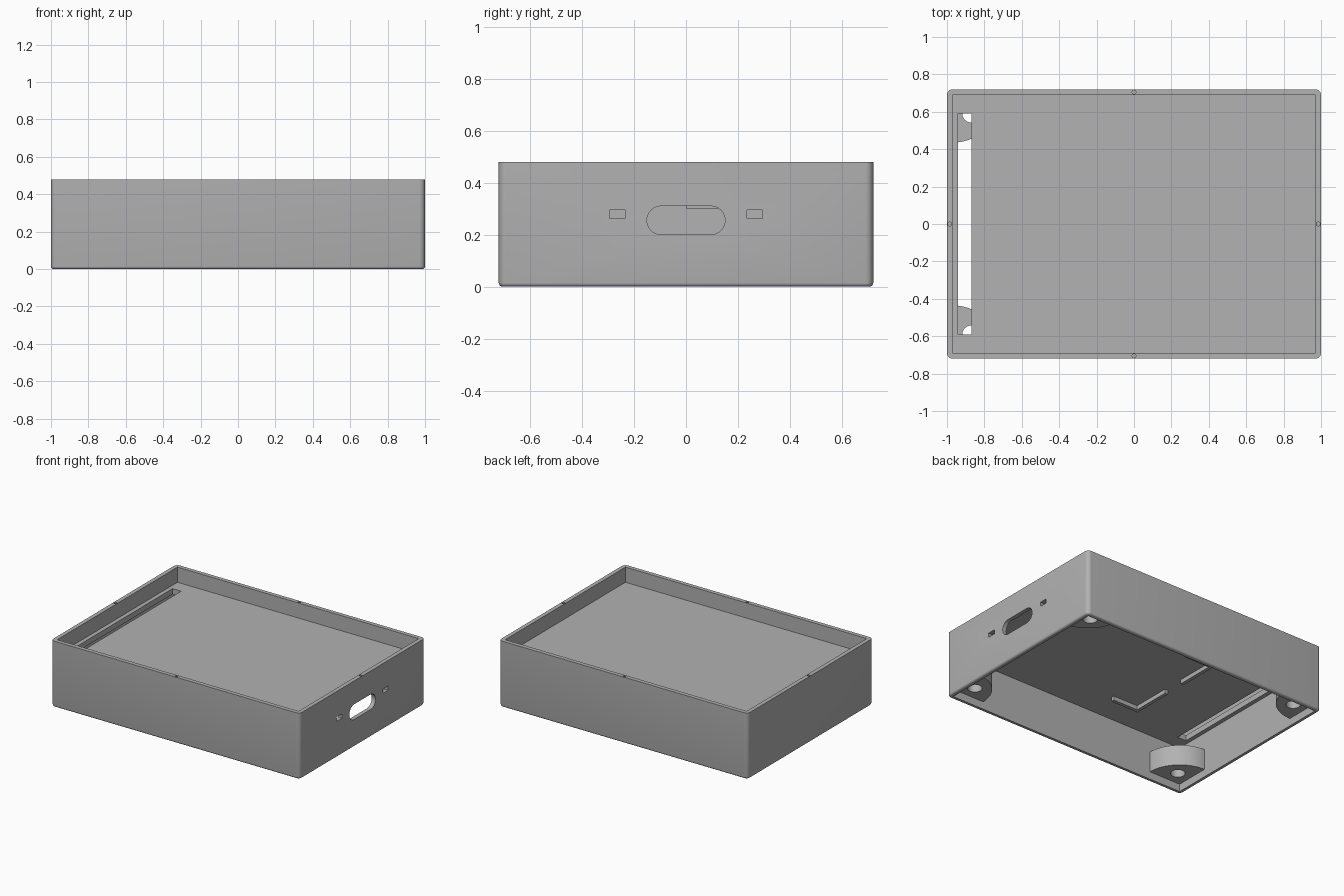
import bpy, bmesh, math
from mathutils import Vector

if "Cube" in bpy.data.objects:
    bpy.data.objects.remove(bpy.data.objects["Cube"], do_unlink=True)

# Main dimensions
HX, HY, HEIGHT, WALL = 1.0, 0.72, 0.48, 0.03
IX, IY = HX - WALL, HY - WALL
PLATE_LOW, PLATE_TOP = 0.33, 0.37

grey = bpy.data.materials.new("plain_grey")
grey.use_nodes = True
grey.diffuse_color = (0.445, 0.445, 0.445, 1)
grey.node_tree.nodes["Principled BSDF"].inputs["Base Color"].default_value = grey.diffuse_color


def finish(name, bm):
    bmesh.ops.recalc_face_normals(bm, faces=bm.faces)
    mesh = bpy.data.meshes.new(name)
    bm.to_mesh(mesh)
    bm.free()
    mesh.materials.append(grey)
    obj = bpy.data.objects.new(name, mesh)
    bpy.context.collection.objects.link(obj)
    return obj


def select(obj):
    bpy.ops.object.select_all(action='DESELECT')
    obj.select_set(True)
    bpy.context.view_layer.objects.active = obj


def box_mesh(low, high):
    bm = bmesh.new()
    bmesh.ops.create_cube(bm, size=1)
    low, high = Vector(low), Vector(high)
    bmesh.ops.scale(bm, vec=high - low, verts=bm.verts)
    bmesh.ops.translate(bm, vec=(low + high) / 2, verts=bm.verts)
    return bm


def box(name, low, high):
    return finish(name, box_mesh(low, high))


def prism(name, points, direction):
    bm = bmesh.new()
    face = bm.faces.new([bm.verts.new(p) for p in points])
    result = bmesh.ops.extrude_face_region(bm, geom=[face])
    moved = [g for g in result["geom"] if isinstance(g, bmesh.types.BMVert)]
    bmesh.ops.translate(bm, vec=direction, verts=moved)
    return finish(name, bm)


def arc(cx, cy, radius, start, end, steps):
    angles = [math.radians(start + (end - start) * i / steps) for i in range(steps + 1)]
    return [(cx + radius * math.cos(a), cy + radius * math.sin(a)) for a in angles]


def cylinder(name, x, y, low, high, radius, sides):
    points = [(px, py, low) for px, py in arc(x, y, radius, 0, 360, sides)[:-1]]
    return prism(name, points, (0, 0, high - low))


def cut(obj, cutter):
    cutter.hide_render = True
    mod = obj.modifiers.new("cut", 'BOOLEAN')
    mod.operation = 'DIFFERENCE'
    mod.solver = 'EXACT'
    mod.object = cutter
    select(obj)
    bpy.ops.object.modifier_apply(modifier=mod.name)
    bpy.data.objects.remove(cutter, do_unlink=True)


def smooth(obj):
    select(obj)
    bpy.ops.object.shade_smooth_by_angle(angle=math.radians(35))


# Case: rounded upright corners and rounded bottom edge
bm = box_mesh((-HX, -HY, 0), (HX, HY, HEIGHT))
upright = [e for e in bm.edges if abs(e.verts[0].co.z - e.verts[1].co.z) > 0.1]
bmesh.ops.bevel(bm, geom=upright, offset=0.03, segments=6, profile=0.5, affect='EDGES')
bottom = [e for e in bm.edges if all(v.co.z < 0.001 for v in e.verts)]
bmesh.ops.bevel(bm, geom=bottom, offset=0.015, segments=4, profile=0.5, affect='EDGES')
case = finish("case", bm)

# Upper tray and lower cavity, leaving the plate between them
cut(case, box("tray_cutter", (-IX, -IY, PLATE_TOP), (IX, IY, HEIGHT + 0.1)))
cut(case, box("cavity_cutter", (-IX, -IY, -0.1), (IX, IY, PLATE_LOW)))

# Long slot through the plate
cut(case, box("slot_cutter", (-0.94, -0.59, 0.3), (-0.87, 0.59, 0.4)))

# Rounded port opening and two small windows in the side wall
port = arc(0.095, 0.255, 0.055, -90, 90, 16) + arc(-0.095, 0.255, 0.055, 90, 270, 16)
cut(case, prism("port_cutter", [(0.95, y, z) for y, z in port], (0.1, 0, 0)))
for side in (-1, 1):
    y = side * 0.265
    cut(case, box("window_cutter", (0.95, y - 0.03, 0.263), (1.05, y + 0.03, 0.294)))

# Small dimples in the middle of each rim
for x, y in ((HX - WALL / 2, 0), (WALL / 2 - HX, 0), (0, HY - WALL / 2), (0, WALL / 2 - HY)):
    cut(case, cylinder("dimple_cutter", x, y, HEIGHT - 0.03, HEIGHT + 0.03, 0.011, 8))
smooth(case)

# Quarter-round screw posts in the lower corners
for sx, x_name in ((-1, "right"), (1, "left")):
    for sy, y_name in ((-1, "front"), (1, "back")):
        quarter = [(0, 0)] + arc(0, 0, 0.255, 0, 90, 20)
        points = [(sx * (IX - px), sy * (IY - py), 0.055) for px, py in quarter]
        post = prism(f"{y_name}_{x_name}_post", points, (0, 0, 0.15))
        cut(post, cylinder("screw_cutter", sx * 0.87, sy * 0.59, 0, 0.3, 0.048, 24))
        smooth(post)

# Locating ridges under the plate
RIDGE_LOW = PLATE_LOW - 0.03
box("front_long_ridge", (-0.425, -0.47, RIDGE_LOW), (-0.4, -0.16, PLATE_LOW))
box("front_short_ridge", (-0.4, -0.47, RIDGE_LOW), (-0.2, -0.445, PLATE_LOW))
box("back_long_ridge", (-0.425, 0.0, RIDGE_LOW), (-0.4, 0.31, PLATE_LOW))
box("back_short_ridge", (-0.4, 0.285, RIDGE_LOW), (-0.2, 0.31, PLATE_LOW))
